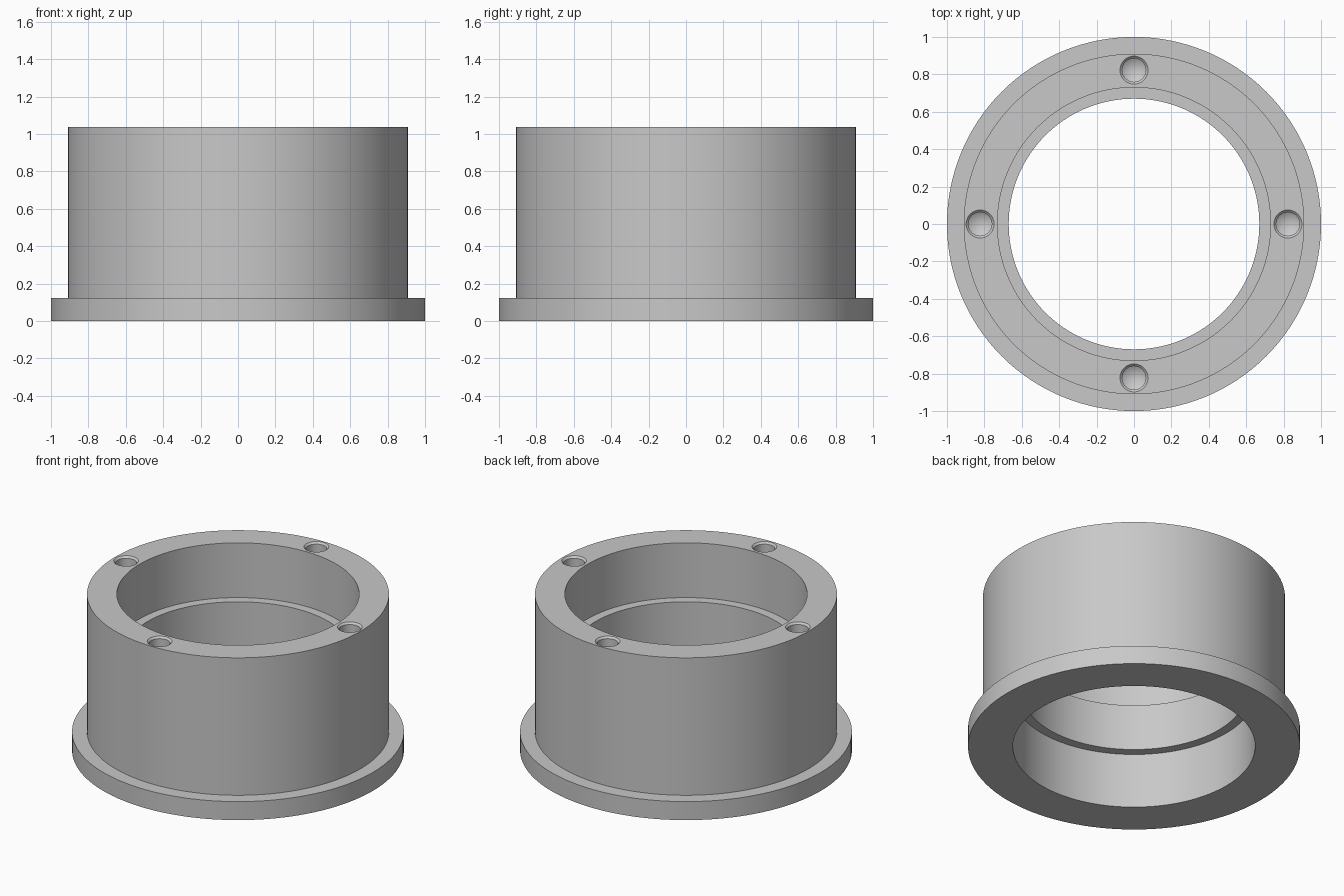
import bpy, bmesh, math
from mathutils import Vector, Matrix

cube = bpy.data.objects.get("Cube")
if cube:
    bpy.data.objects.remove(cube, do_unlink=True)

TOP = 1.037          # overall height
HOLE_RING = 0.823    # distance of the screw holes from the axis

metal = bpy.data.materials.new("plain grey")
metal.use_nodes = True
metal.diffuse_color = (0.58, 0.58, 0.58, 1)
metal.node_tree.nodes["Principled BSDF"].inputs["Base Color"].default_value = metal.diffuse_color


def lathe(name, profile, steps, centres=((0, 0, 0),)):
    """Revolve a closed (radius, z) profile around z, once per centre."""
    bm = bmesh.new()
    for centre in centres:
        verts = [bm.verts.new((r, 0, z)) for r, z in profile]
        edges = [bm.edges.new((a, b)) for a, b in zip(verts, verts[1:] + verts[:1])
                 if a.co.x + b.co.x > 0]
        bmesh.ops.spin(bm, geom=verts + edges, cent=(0, 0, 0), axis=(0, 0, 1),
                       angle=math.tau, steps=steps)
        # Shift finished copies aside so each new one is spun about the axis
        fresh = [v for v in bm.verts if not v.tag]
        bmesh.ops.translate(bm, verts=fresh, vec=centre)
        for v in fresh:
            v.tag = True
    bmesh.ops.remove_doubles(bm, verts=bm.verts, dist=1e-4)
    bmesh.ops.recalc_face_normals(bm, faces=bm.faces)
    mesh = bpy.data.meshes.new(name)
    bm.to_mesh(mesh)
    bm.free()
    mesh.materials.append(metal)
    obj = bpy.data.objects.new(name, mesh)
    bpy.context.collection.objects.link(obj)
    return obj


# Flanged sleeve with a raised rib halfway up the bore
sleeve = lathe("flanged_sleeve", [
    (0.73, 0), (1, 0), (1, 0.123), (0.91, 0.123), (0.91, TOP),
    (0.73, TOP), (0.73, 0.673), (0.67, 0.673), (0.67, 0.366), (0.73, 0.366)], 128)

# Four chamfered blind holes with drill-point bottoms
centres = [Matrix.Rotation(i * math.pi / 2, 3, 'Z') @ Vector((HOLE_RING, 0, 0))
           for i in range(4)]
drills = lathe("hole_cutter", [
    (0, TOP - 0.29), (0.063, TOP - 0.25), (0.063, TOP - 0.012),
    (0.075, TOP), (0.075, TOP + 0.1), (0, TOP + 0.1)], 32, centres)
drills.hide_render = True

cut = sleeve.modifiers.new("screw_holes", 'BOOLEAN')
cut.operation = 'DIFFERENCE'
cut.solver = 'EXACT'
cut.object = drills

bpy.ops.object.select_all(action='DESELECT')
sleeve.select_set(True)
bpy.context.view_layer.objects.active = sleeve
bpy.ops.object.modifier_apply(modifier=cut.name)
bpy.data.objects.remove(drills, do_unlink=True)
bpy.ops.object.shade_smooth_by_angle(angle=math.radians(25))
